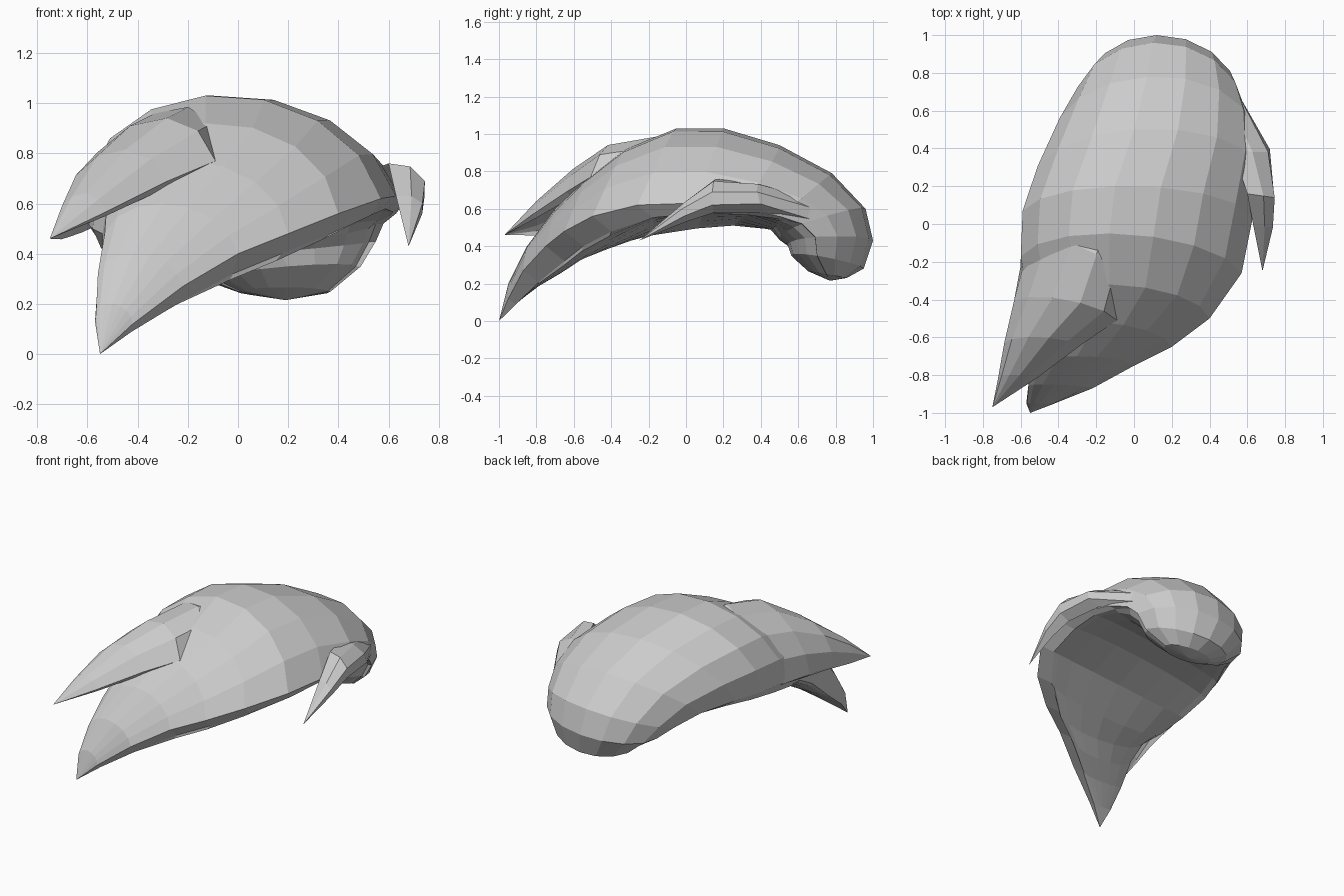
import bpy, bmesh, math
from mathutils import Vector as V


def lock(name, stations, tip, seg, cap=None):
    """Loft crescent sections (left edge, crest, right edge, hollow, rim) to a pointed tip."""
    bm = bmesh.new()
    rings = []
    for L, T, R, hollow, rim in stations:
        L, T, R = V(L), V(T), V(R)
        c, half, up = (L + R) / 2, (R - L) / 2, T - (L + R) / 2
        drop = V((0, 0.1, -0.08)) * rim
        ring = []
        for i in range(seg + 1):                       # outer arch
            a = math.pi * i / seg
            ring.append(bm.verts.new(c - half * math.cos(a) + up * math.sin(a)))
        for i in range(seg + 1):                       # underside, back again
            a = math.pi * (1 - i / seg)
            ring.append(bm.verts.new(c - half * 0.93 * math.cos(a)
                                     + up * hollow * math.sin(a) + drop))
        rings.append(ring)
    n = len(rings[0])
    for a, b in zip(rings, rings[1:]):
        for i in range(n):
            j = (i + 1) % n
            bm.faces.new((a[i], a[j], b[j], b[i]))
    for ring, point in ((rings[-1], tip), (rings[0], cap)):
        if point:
            v = bm.verts.new(point)
            for i in range(n):
                bm.faces.new((ring[i], ring[(i + 1) % n], v))
        else:
            bm.faces.new(ring)
    bmesh.ops.recalc_face_normals(bm, faces=bm.faces)
    mesh = bpy.data.meshes.new(name)
    bm.to_mesh(mesh)
    bm.free()
    bpy.context.collection.objects.link(bpy.data.objects.new(name, mesh))


# Main swept body: rounded back end, over the crown, down to the lowest front tip
lock("main_lock", [
    ((.00, .74, .25), (.18, .86, .23), (.37, .75, .25), -.8, 0),
    ((-.12, .70, .30), (.16, .95, .28), (.49, .70, .35), -.55, 0),
    ((-.25, .68, .38), (.12, 1.0, .43), (.55, .69, .45), -.45, 0),
    ((-.32, .59, .44), (.10, .96, .60), (.58, .62, .52), -.30, 0),
    ((-.42, .44, .51), (.07, .78, .79), (.63, .50, .56), -.08, .2),
    ((-.53, .21, .54), (.00, .50, .94), (.66, .30, .60), .06, .4),
    ((-.59, .00, .54), (-.10, .20, 1.03), (.63, .04, .63), .08, .6),
    ((-.60, -.25, .52), (-.13, -.05, 1.03), (.57, -.26, .62), .0, .8),
    ((-.58, -.48, .50), (-.13, -.32, .92), (.40, -.50, .56), -.14, 1),
    ((-.54, -.62, .48), (-.20, -.52, .77), (.20, -.65, .48), -.26, 1),
    ((-.54, -.75, .41), (-.30, -.70, .60), (.00, -.75, .40), -.35, 1),
    ((-.56, -.86, .27), (-.42, -.85, .40), (-.22, -.87, .27), -.15, .8),
    ((-.57, -.95, .13), (-.50, -.95, .20), (-.42, -.95, .12), 0, .4),
], (-.55, -1, 0), 8, (.19, .77, .215))

# Upper lock lying over the left side, ending in the left front tip
lock("upper_lock", [
    ((-.45, .12, .58), (-.22, .18, .88), (-.02, .02, .82), .5, 0),
    ((-.60, -.22, .51), (-.33, -.10, .96), (-.07, -.36, .78), .5, .2),
    ((-.64, -.45, .50), (-.43, -.39, .91), (-.09, -.51, .77), .5, .3),
    ((-.67, -.65, .49), (-.56, -.60, .79), (-.28, -.64, .69), .4, .3),
    ((-.71, -.83, .47), (-.66, -.80, .63), (-.52, -.82, .57), .3, .2),
], (-.75, -.97, .46), 6)

# Small side lock hanging at the right
lock("side_lock", [
    ((.42, .66, .66), (.55, .69, .60), (.52, .64, .51), 0, 0),
    ((.52, .40, .73), (.71, .38, .69), (.65, .42, .58), 0, 0),
    ((.60, .16, .76), (.745, .14, .69), (.68, .15, .58), .1, 0),
    ((.63, .00, .63), (.735, -.02, .60), (.69, .00, .53), .1, 0),
], (.68, -.25, .43), 4)
